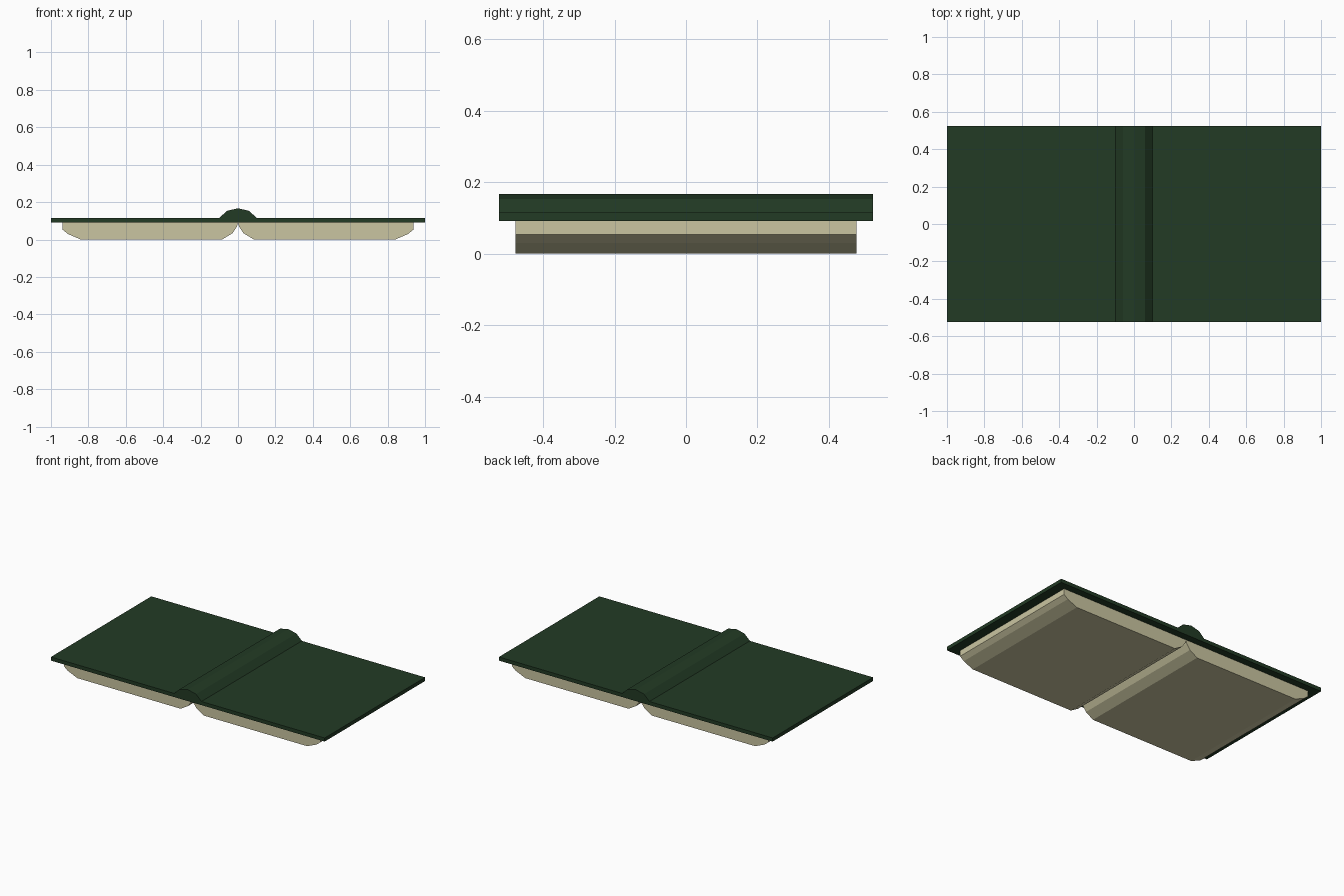
import bpy
import bmesh

if "Cube" in bpy.data.objects:
    bpy.data.objects.remove(bpy.data.objects["Cube"])


def material(name, rgb):
    m = bpy.data.materials.new(name)
    m.diffuse_color = (*rgb, 1)
    m.use_nodes = True
    m.node_tree.nodes["Principled BSDF"].inputs["Base Color"].default_value = m.diffuse_color
    return m


def prism(name, profile, half_depth, mat):
    """Extrude an x-z profile along y, centred on y = 0."""
    bm = bmesh.new()
    face = bm.faces.new([bm.verts.new((x, -half_depth, z)) for x, z in profile])
    new = bmesh.ops.extrude_face_region(bm, geom=[face])["geom"]
    verts = [v for v in new if isinstance(v, bmesh.types.BMVert)]
    bmesh.ops.translate(bm, verts=verts, vec=(0, 2 * half_depth, 0))
    bmesh.ops.recalc_face_normals(bm, faces=bm.faces)
    mesh = bpy.data.meshes.new(name)
    bm.to_mesh(mesh)
    bm.free()
    mesh.materials.append(mat)
    ob = bpy.data.objects.new(name, mesh)
    bpy.context.collection.objects.link(ob)
    return ob


green = material("dark green cover", (0.016, 0.043, 0.018))
cream = material("cream paper", (0.59, 0.56, 0.355))

# Cover: two flat boards joined by a raised faceted spine
half = [(0.06, 0.153), (0.1, 0.115), (1.0, 0.115), (1.0, 0.091)]
cover = [(0, 0.167)] + half + [(-x, z) for x, z in reversed(half)]
prism("cover", cover, 0.524, green)

# Page blocks: rounded lower edges, meeting at the centre fold
pages = [(0.0, 0.091), (0.006, 0.068), (0.03, 0.033), (0.085, 0.0),
         (0.84, 0.0), (0.91, 0.03), (0.938, 0.053), (0.938, 0.091)]
for side, sign in (("right", 1), ("left", -1)):
    prism(side + "_pages", [(sign * x, z) for x, z in pages], 0.477, cream)
